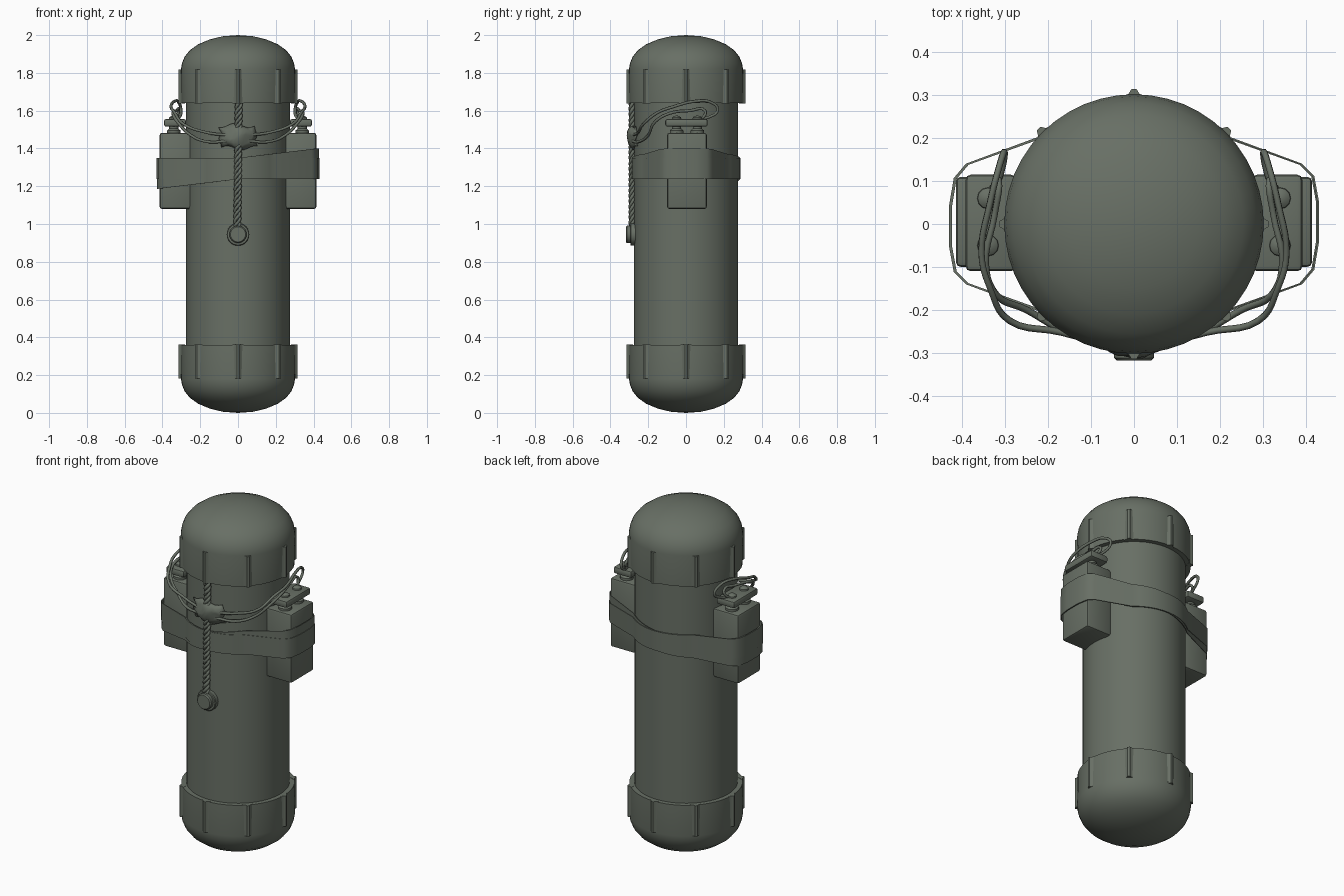
import bpy, bmesh, math
from mathutils import Vector

if "Cube" in bpy.data.objects:
    bpy.data.objects.remove(bpy.data.objects["Cube"])

mat = bpy.data.materials.new("dull_grey_green")
mat.diffuse_color = (0.138, 0.160, 0.130, 1)
mat.use_nodes = True
mat.node_tree.nodes["Principled BSDF"].inputs["Base Color"].default_value = mat.diffuse_color


def finish(name, bm, angle=35):
    bmesh.ops.recalc_face_normals(bm, faces=bm.faces)
    me = bpy.data.meshes.new(name)
    bm.to_mesh(me)
    bm.free()
    ob = bpy.data.objects.new(name, me)
    bpy.context.collection.objects.link(ob)
    me.materials.append(mat)
    bpy.ops.object.select_all(action='DESELECT')
    ob.select_set(True)
    bpy.context.view_layer.objects.active = ob
    bpy.ops.object.shade_smooth_by_angle(angle=math.radians(angle))
    return ob


def lathe(name, profile, segs=40, axis='Z', loc=(0, 0, 0), angle=35):
    """Revolve (radius, height) points; axis 'Y' points the height toward the front."""
    bm = bmesh.new()
    vs = [bm.verts.new((r, 0, h)) for r, h in profile]
    es = [bm.edges.new(p) for p in zip(vs, vs[1:])]
    bmesh.ops.spin(bm, geom=vs + es, cent=(0, 0, 0), axis=(0, 0, 1),
                   angle=math.tau, steps=segs, use_duplicate=False)
    bmesh.ops.remove_doubles(bm, verts=bm.verts, dist=1e-5)
    for v in bm.verts:
        x, y, z = v.co
        v.co = Vector((x, -z, y) if axis == 'Y' else (x, y, z)) + Vector(loc)
    return finish(name, bm, angle)


def box(name, x, y, z, bevel):
    bm = bmesh.new()
    bmesh.ops.create_cube(bm, size=1)
    for v in bm.verts:
        v.co = [lo + (c + 0.5) * (hi - lo) for c, (lo, hi) in zip(v.co, (x, y, z))]
    bmesh.ops.bevel(bm, geom=bm.edges[:], offset=bevel, segments=2, profile=0.5,
                    affect='EDGES')
    return finish(name, bm)


def wire(name, pts, radius, smooth=True):
    cu = bpy.data.curves.new(name, 'CURVE')
    cu.dimensions = '3D'
    cu.bevel_depth = radius
    cu.bevel_resolution = 1
    cu.resolution_u = 5
    cu.use_fill_caps = True
    sp = cu.splines.new('BEZIER' if smooth else 'POLY')
    points = sp.bezier_points if smooth else sp.points
    points.add(len(pts) - 1)
    for p, co in zip(points, pts):
        if smooth:
            p.co = co
            p.handle_left_type = p.handle_right_type = 'AUTO'
        else:
            p.co = (*co, 1)
    ob = bpy.data.objects.new(name, cu)
    bpy.context.collection.objects.link(ob)
    cu.materials.append(mat)


# Main tube
lathe("tube", [(0, 0.2), (0.274, 0.2), (0.274, 1.8), (0, 1.8)])

# Domed end caps with eight grip ribs each
CAP = [(0.27, 1.64), (0.30, 1.64), (0.302, 1.82), (0.297, 1.85), (0.283, 1.885),
       (0.255, 1.92), (0.21, 1.952), (0.15, 1.977), (0.08, 1.994), (0, 2.0)]
for end, f in (("top", lambda z: z), ("bottom", lambda z: 2 - z)):
    lathe(end + "_cap", [(r, f(z)) for r, z in CAP], 48)
    bm = bmesh.new()
    for i in range(8):
        a = i * math.pi / 4
        rings = []
        for z in (1.638, 1.818):
            ring = []
            for t, r in ((-0.10, 0.297), (-0.04, 0.304), (-0.02, 0.314),
                         (0.02, 0.314), (0.04, 0.304), (0.10, 0.297), (0, 0.28)):
                ring.append(bm.verts.new((r * math.cos(a + t), r * math.sin(a + t), f(z))))
            rings.append(ring)
        for k in range(7):
            j = (k + 1) % 7
            bm.faces.new((rings[0][k], rings[0][j], rings[1][j], rings[1][k]))
        for ring in rings:
            bm.faces.new(ring)
    finish(end + "_cap_ribs", bm, 50)

# Side boxes with terminals, connector plates and wires
for side, s in (("right", 1), ("left", -1)):
    def span(a, b):
        return tuple(sorted((s * a, s * b)))
    box(side + "_battery", span(0.25, 0.415), (-0.10, 0.11), (1.08, 1.482), 0.012)
    box(side + "_connector", span(0.275, 0.392), (-0.11, 0.115), (1.515, 1.556), 0.012)
    for y in (-0.05, 0.06):
        lathe(side + "_terminal", [(0, 1.475), (0.036, 1.475), (0.036, 1.495),
                                   (0.024, 1.505), (0.024, 1.52), (0, 1.52)],
              12, loc=(s * 0.34, y, 0))
        lathe(side + "_stud", [(0.026, 1.55), (0.024, 1.564), (0.014, 1.572), (0, 1.574)],
              12, loc=(s * 0.34, y, 0))
    wire(side + "_long_wire", [(s * x, y, z) for x, y, z in (
        (0.05, -0.285, 1.47), (0.17, -0.252, 1.485), (0.29, -0.225, 1.53),
        (0.335, -0.15, 1.59), (0.355, -0.07, 1.62), (0.335, 0.05, 1.65),
        (0.315, 0.13, 1.645), (0.302, 0.168, 1.605), (0.31, 0.12, 1.565),
        (0.33, 0.07, 1.558))], 0.008)
    wire(side + "_short_wire", [(s * x, y, z) for x, y, z in (
        (0.05, -0.285, 1.44), (0.16, -0.25, 1.435), (0.25, -0.2, 1.47),
        (0.32, -0.165, 1.54), (0.345, -0.09, 1.585), (0.325, 0.02, 1.60),
        (0.315, 0.1, 1.60), (0.325, 0.09, 1.565), (0.34, 0.06, 1.555))], 0.008)


# Straps: a level one and a tilted one around tube and boxes
def strap(name, low, height, tilt, grow):
    path = []
    for s in (1, -1):
        path += [(s * x, s * y) for x, y in ((0.385, -0.138), (0.413, -0.105), (0.424, -0.04),
                                            (0.424, 0.05), (0.413, 0.11), (0.385, 0.138))]
        for i in range(13):
            a = math.radians(48 + i * 7)
            path.append((s * 0.281 * math.cos(a), s * 0.281 * math.sin(a)))
    bm = bmesh.new()
    cols = []
    for x, y in path:
        d = Vector((x, y, 0)).normalized()
        col = []
        for off, z in ((0, low), (grow, low), (grow, low + height), (0, low + height)):
            p = Vector((x, y, z + tilt * x)) + d * off
            col.append(bm.verts.new(p))
        cols.append(col)
    for a, b in zip(cols, cols[1:] + cols[:1]):
        for k in range(4):
            bm.faces.new((a[k], b[k], b[(k + 1) % 4], a[(k + 1) % 4]))
    finish(name, bm)


strap("level_strap", 1.237, 0.113, 0, 0.007)
strap("tilted_strap", 1.237, 0.113, 0.12, 0.004)

# Twisted cord running down the front
for k in range(3):
    pts = []
    for i in range(85):
        t = i / 84
        a = t * 8 * math.tau + k * math.tau / 3
        pts.append((0.013 * math.cos(a) + 0.008 * (t - 0.5),
                    -0.287 + 0.009 * math.sin(a), 0.97 + t * 0.69))
    wire("cord_strand", pts, 0.009, smooth=False)

# Round push button at the lower end of the cord
lathe("button_base", [(0, 0), (0.060, 0), (0.060, 0.022), (0.056, 0.026), (0.046, 0.026),
                      (0.046, 0.044), (0.040, 0.050), (0, 0.050)],
      24, 'Y', (0, -0.268, 0.945))

# Crumpled tape patch over the wires
bm = bmesh.new()
n, m = 10, 6
grid = []
for i in range(n + 1):
    row = []
    for j in range(m + 1):
        u, v = i / n * 2 - 1, j / m * 2 - 1
        x = 0.095 * u + 0.008 * math.sin(5 * v)
        z = 1.462 + 0.06 * v + 0.012 * math.sin(4 * u + 2 * v)
        bulge = 0.03 * (1 - u * u) * (1 - v * v) + 0.003 * math.sin(9 * u + 4 * v)
        row.append(bm.verts.new((x, -math.sqrt(0.279 ** 2 - x * x) - 0.004 - bulge, z)))
    grid.append(row)
for i in range(n):
    for j in range(m):
        bm.faces.new((grid[i][j], grid[i + 1][j], grid[i + 1][j + 1], grid[i][j + 1]))
patch = finish("tape_patch", bm, 60)
solid = patch.modifiers.new("thickness", 'SOLIDIFY')
solid.thickness = 0.006
